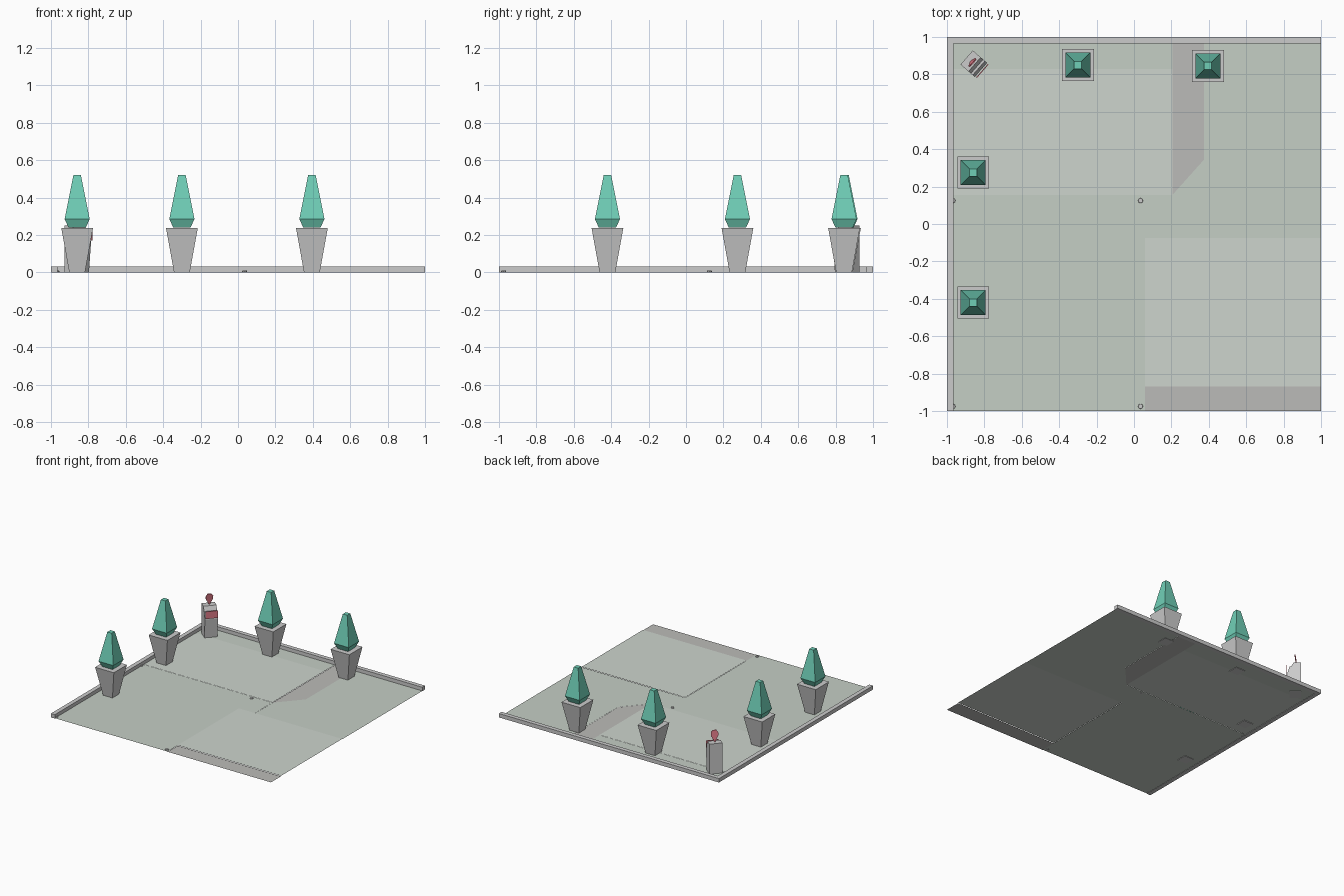
import bpy, bmesh, math
from mathutils import Matrix, Vector

if "Cube" in bpy.data.objects:
    bpy.data.objects.remove(bpy.data.objects["Cube"])


def material(name, rgb):
    m = bpy.data.materials.new(name)
    m.diffuse_color = (*rgb, 1)
    m.use_nodes = True
    m.node_tree.nodes["Principled BSDF"].inputs["Base Color"].default_value = m.diffuse_color
    return m


GREEN = material("foliage_green", (0.16, 0.62, 0.47))
RED = material("sign_red", (0.75, 0.2, 0.25))
PAVE = material("paving", (0.56, 0.62, 0.56))
SLAB = material("pale_slab", (0.61, 0.66, 0.61))
ROAD = material("grey_strip", (0.50, 0.50, 0.48))


def add_object(name, bm, mat=None, matrix=None):
    bmesh.ops.recalc_face_normals(bm, faces=bm.faces[:])
    mesh = bpy.data.meshes.new(name)
    bm.to_mesh(mesh)
    bm.free()
    ob = bpy.data.objects.new(name, mesh)
    if mat:
        mesh.materials.append(mat)
    if matrix:
        ob.matrix_world = matrix
    bpy.context.collection.objects.link(ob)
    return ob


def patch(name, points, z, mat):
    """Single flat ground surface."""
    bm = bmesh.new()
    f = bm.faces.new([bm.verts.new((x, y, z)) for x, y in points])
    if f.normal.z < 0:
        f.normal_flip()
    add_object(name, bm, mat)


def rect(x0, y0, x1, y1):
    return [(x0, y0), (x1, y0), (x1, y1), (x0, y1)]


def prism(name, points, depth, mat=None, matrix=None):
    """Outline in the XZ plane, extruded evenly about y = 0."""
    bm = bmesh.new()
    f = bm.faces.new([bm.verts.new((x, -depth / 2, z)) for x, z in points])
    ext = bmesh.ops.extrude_face_region(bm, geom=[f])["geom"]
    bmesh.ops.translate(bm, vec=(0, depth, 0),
                        verts=[g for g in ext if isinstance(g, bmesh.types.BMVert)])
    return add_object(name, bm, mat, matrix)


def square_loft(name, x, y, levels, mat=None):
    """Square sections (half width, z) joined into a closed solid."""
    bm = bmesh.new()
    rings = [[bm.verts.new((sx * r, sy * r, z)) for sx, sy in rect(-1, -1, 1, 1)]
             for r, z in levels]
    for a, b in zip(rings, rings[1:]):
        for i in range(4):
            j = (i + 1) % 4
            bm.faces.new((a[i], a[j], b[j], b[i]))
    bm.faces.new(rings[0])
    bm.faces.new(rings[-1])
    add_object(name, bm, mat, Matrix.Translation((x, y, 0)))


# Ground patches
patch("front_left_paving", rect(-0.965, -1, 0.06, 0.155), 0.003, PAVE)
patch("back_left_slab", rect(-0.965, 0.155, 0.205, 0.83), 0.004, SLAB)
patch("back_edge_paving", rect(-0.965, 0.83, 0.205, 0.965), 0.003, PAVE)
patch("centre_link", rect(0.06, -0.075, 0.205, 0.155), 0.003, PAVE)
patch("back_right_paving", [(0.205, -0.075), (1, -0.075), (1, 0.965),
                            (0.375, 0.965), (0.375, 0.345), (0.205, 0.155)], 0.002, PAVE)
patch("front_right_slab", rect(0.06, -0.87, 1, -0.075), 0.005, SLAB)
patch("front_strip", rect(0.06, -1, 1, -0.87), 0.001, ROAD)
patch("back_strip", [(0.205, 0.155), (0.375, 0.345), (0.375, 0.965), (0.205, 0.965)],
      0.001, ROAD)

# L-shaped curb
bm = bmesh.new()
outline = [(-1, -1), (-0.965, -1), (-0.965, 0.965), (1, 0.965), (1, 1), (-1, 1)]
face = bm.faces.new([bm.verts.new((x, y, 0)) for x, y in outline])
ext = bmesh.ops.extrude_face_region(bm, geom=[face])["geom"]
bmesh.ops.translate(bm, vec=(0, 0, 0.032),
                    verts=[g for g in ext if isinstance(g, bmesh.types.BMVert)])
add_object("curb", bm)

# Ground studs
for x in (-0.968, 0.035):
    for y in (-0.975, 0.125):
        bm = bmesh.new()
        bmesh.ops.create_cone(bm, cap_ends=True, segments=8, radius1=0.014,
                              radius2=0.012, depth=0.008)
        add_object("ground_stud", bm, None, Matrix.Translation((x, y, 0.005)))

# Planters with clipped trees
for x, y in ((-0.86, -0.42), (-0.86, 0.275), (-0.3, 0.85), (0.395, 0.845)):
    square_loft("planter", x, y, [(0.042, 0), (0.085, 0.238)])
    square_loft("tree", x, y, [(0.046, 0.239), (0.067, 0.285), (0.02, 0.52)], GREEN)

# Corner kiosk: local +x is its front
place = Matrix.Translation((-0.86, 0.86, 0)) @ Matrix.Rotation(math.radians(-41), 4, "Z")
prism("kiosk_body", [(-0.046, 0), (-0.046, 0.25), (0.01, 0.25), (0.027, 0.215),
                     (0.04, 0.215), (0.055, 0.16), (0.04, 0)], 0.1, None, place)
prism("kiosk_sign", [(0.062, 0.17), (0.067, 0.17), (0.067, 0.23), (0.062, 0.23)],
      0.095, RED, place)

# Leaning map-pin plate on top of the kiosk
pin = [(0, 0.0), (0.028, 0.055), (0.028, 0.08), (0.014, 0.098),
       (-0.014, 0.098), (-0.028, 0.08), (-0.028, 0.055)]
lean = (Matrix.Translation((-0.015, 0, 0.245)) @ Matrix.Rotation(math.radians(90), 4, "Z")
        @ Matrix.Rotation(math.radians(8), 4, "X"))
prism("kiosk_pin", pin, 0.006, RED, place @ lean)
